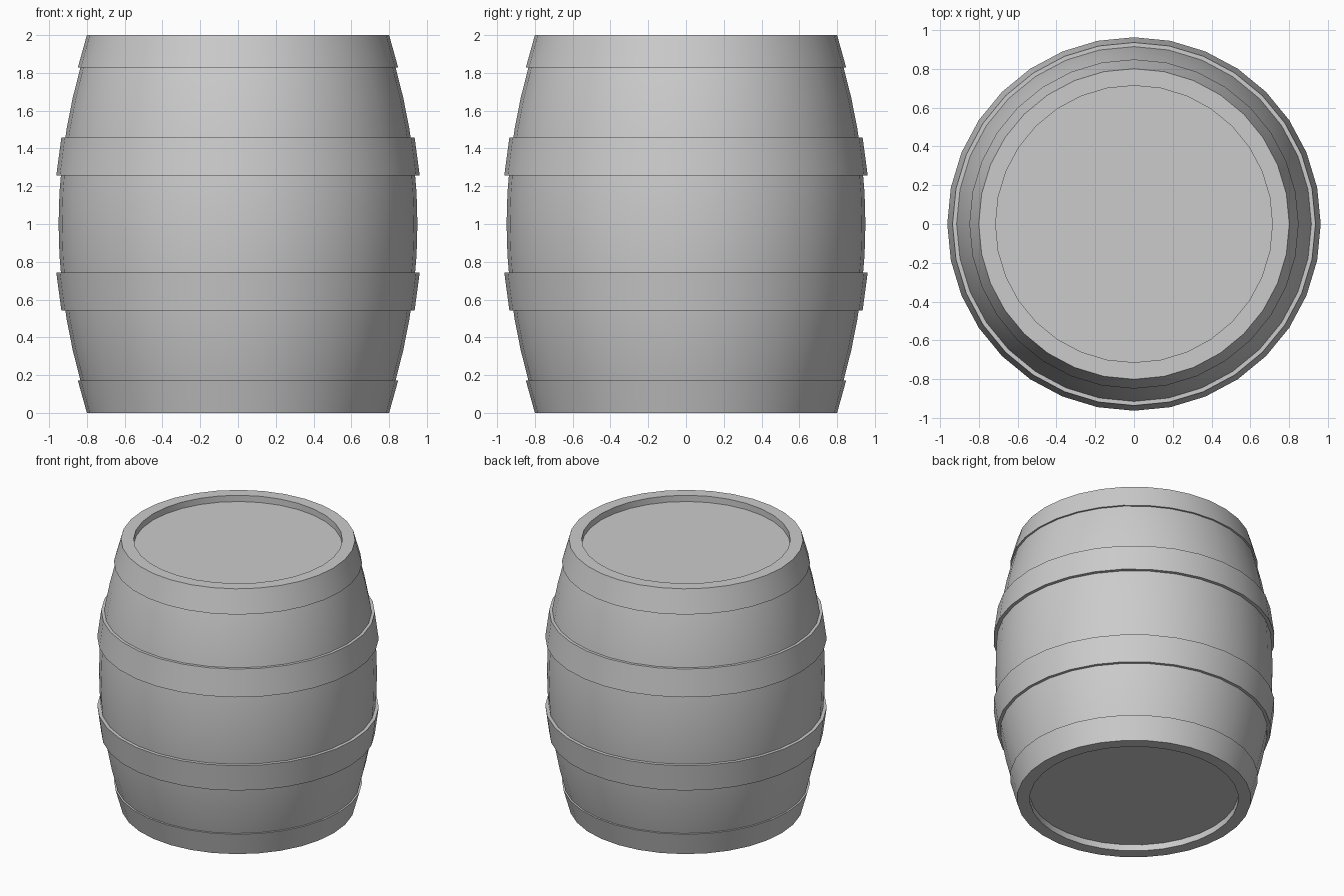
import bpy, bmesh, math

if "Cube" in bpy.data.objects:
    bpy.data.objects.remove(bpy.data.objects["Cube"])

SIDES = 32


def radius(z):
    # bulging stave curve, widest at mid height
    return 0.95 - 0.168 * (z - 1) ** 2


def lathe(name, profile, closed=False):
    # revolve an (r, z) profile around z; open ends are capped
    bm = bmesh.new()
    rings = []
    for r, z in profile:
        ring = []
        for i in range(SIDES):
            a = 2 * math.pi * i / SIDES
            ring.append(bm.verts.new((r * math.cos(a), r * math.sin(a), z)))
        rings.append(ring)
    pairs = list(zip(rings, rings[1:]))
    if closed:
        pairs.append((rings[-1], rings[0]))
    else:
        bm.faces.new(rings[0])
        bm.faces.new(rings[-1])
    for a, b in pairs:
        for i in range(SIDES):
            j = (i + 1) % SIDES
            bm.faces.new((a[i], a[j], b[j], b[i]))
    bmesh.ops.recalc_face_normals(bm, faces=bm.faces[:])
    mesh = bpy.data.meshes.new(name)
    bm.to_mesh(mesh)
    bm.free()
    obj = bpy.data.objects.new(name, mesh)
    bpy.context.collection.objects.link(obj)
    bpy.ops.object.select_all(action='DESELECT')
    obj.select_set(True)
    bpy.context.view_layer.objects.active = obj
    bpy.ops.object.shade_smooth_by_angle(angle=math.radians(30))
    return obj


# Barrel body with recessed heads at both ends
HEAD_R, DEPTH, STEPS = 0.713, 0.047, 12
body = [(HEAD_R, DEPTH), (HEAD_R, 0)]
body += [(radius(2 * i / STEPS), 2 * i / STEPS) for i in range(STEPS + 1)]
body += [(HEAD_R, 2), (HEAD_R, 2 - DEPTH)]
lathe("barrel_body", body)


def hoop(name, z0, r0, z1, r1, thick):
    lathe(name, [(r0, z0), (r1, z1), (r1 - thick, z1), (r0 - thick, z0)], closed=True)


# Metal hoops, mirrored about mid height
for label, z0, r0, z1, r1, thick in (
    ("end_hoop", 0.0, 0.80, 0.172, 0.848, 0.04),
    ("middle_hoop", 0.542, 0.935, 0.742, 0.962, 0.045),
):
    hoop("lower_" + label, z0, r0, z1, r1, thick)
    hoop("upper_" + label, 2 - z0, r0, 2 - z1, r1, thick)
